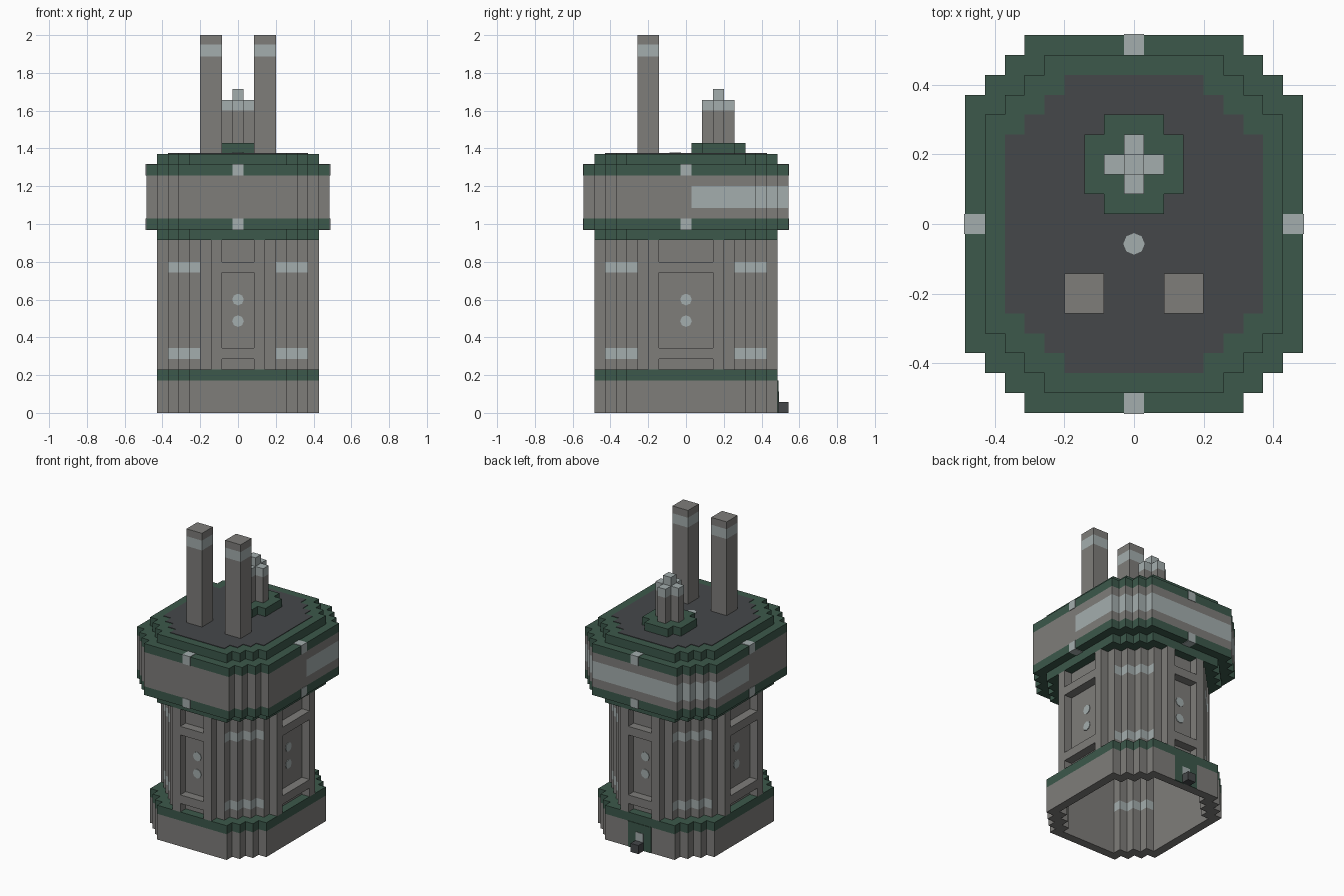
import bpy
import bmesh
from mathutils import Vector

cube = bpy.data.objects.get("Cube")
if cube:
    bpy.data.objects.remove(cube, do_unlink=True)

U = 2 / 35      # one block
E = 0.06        # paint plate thickness, in blocks


def material(name, r, g, b):
    m = bpy.data.materials.new(name)
    m.use_nodes = True
    m.diffuse_color = (r, g, b, 1)
    bsdf = next(n for n in m.node_tree.nodes if n.type == "BSDF_PRINCIPLED")
    bsdf.inputs["Base Color"].default_value = (r, g, b, 1)
    return m


MATS = [material("warm grey", 0.21, 0.205, 0.195),
        material("dark green", 0.045, 0.098, 0.07),
        material("pale steel", 0.37, 0.42, 0.42),
        material("charcoal", 0.06, 0.064, 0.068)]
GREY, GREEN, PALE, DARK = range(4)


def finish(name, bm):
    me = bpy.data.meshes.new(name)
    bm.to_mesh(me)
    bm.free()
    for m in MATS:
        me.materials.append(m)
    ob = bpy.data.objects.new(name, me)
    bpy.context.collection.objects.link(ob)
    return ob


def box(name, x, y, z, mat):
    """Box from (low, high) ranges given in blocks."""
    bm = bmesh.new()
    bmesh.ops.create_cube(bm, size=1)
    for v in bm.verts:
        v.co = Vector([U * (r[0] if c < 0 else r[1]) for c, r in zip(v.co, (x, y, z))])
    for f in bm.faces:
        f.material_index = mat
    return finish(name, bm)


def outline(inset):
    """Rectangle with stair-stepped corners, counter-clockwise."""
    quad = [(8.5 - inset, 0.5)]
    for i in range(4):
        quad.append((8.5 - i - inset, 6.5 + i - inset))
        if i < 3:
            quad.append((7.5 - i - inset, 6.5 + i - inset))
    quad.append((0.5, 9.5 - inset))
    pts = []
    for sx, sy in ((1, 1), (-1, 1), (-1, -1), (1, -1)):
        part = [(sx * x, sy * y) for x, y in quad]
        pts += part if sx == sy else part[::-1]
    return pts


def loft(name, sections, bottom=None, top=None):
    """Stack of outlines: (inset, height, colour of the band above)."""
    bm = bmesh.new()
    loops = [[bm.verts.new((x * U, y * U, z * U)) for x, y in outline(d)]
             for d, z, _ in sections]
    n = len(loops[0])
    for a, b, (_, _, mat) in zip(loops, loops[1:], sections):
        for j in range(n):
            k = (j + 1) % n
            f = bm.faces.new((a[j], a[k], b[k], b[j]))
            y = f.calc_center_median().y / U
            f.material_index = mat(j % 9, y) if callable(mat) else mat
    if bottom is not None:
        bm.faces.new(loops[0][::-1]).material_index = bottom
    if top is not None:
        bm.faces.new(loops[-1]).material_index = top
    return finish(name, bm)


def corner_marks(edge, y):
    return PALE if 1 <= edge <= 6 else GREY


def rear_stripe(edge, y):
    return PALE if y > 0.5 else GREY


# Plinth, open underneath
loft("base", [(2, 0, GREY), (1, 0, GREY), (1, 3, GREEN), (1, 4, GREEN), (2, 4, GREEN)])

# Hollow body with pale marks on the stepped corners
loft("body", [(2, 0, GREY), (2, 5, corner_marks), (2, 6, GREY),
              (2, 13, corner_marks), (2, 14, GREY), (2, 16, GREY)])

# Wide head with green rims and a stripe round the rear half
loft("head", [(2, 16, GREEN), (1, 16, GREEN), (1, 17, GREEN), (0, 17, GREEN),
              (0, 18, GREY), (0, 19, rear_stripe), (0, 21, GREY), (0, 22, GREEN),
              (0, 23, GREEN), (1, 23, GREEN), (1, 24, GREEN)], GREY, GREEN)
loft("roof_panel", [(2, 24, DARK), (2, 24 + E, DARK)], top=DARK)


def dot(name, centre, normal):
    """Eight-sided painted dot."""
    bm = bmesh.new()
    bmesh.ops.create_cone(bm, cap_ends=True, segments=8, radius1=0.54 * U,
                          radius2=0.54 * U, depth=2 * E * U)
    turn = Vector(normal).to_track_quat("Z", "Y")
    for v in bm.verts:
        v.co = turn @ v.co + Vector(centre) * U
    for f in bm.faces:
        f.material_index = PALE
    return finish(name, bm)


dot("roof_dot", (0, -1, 24 + E), (0, 0, 1))


# Framed panels, dots and rim clips on all four sides
def side_box(name, axis, sign, along, out, z, mat):
    o = tuple(sorted((sign * out[0], sign * out[1])))
    x, y = (o, along) if axis == "x" else (along, o)
    return box(name, x, y, z, mat)


for axis, sign, label in (("y", -1, "front"), ("y", 1, "back"),
                          ("x", 1, "left"), ("x", -1, "right")):
    wall, half = (6.5, 2.5) if axis == "x" else (7.5, 1.5)
    out = (wall, wall + 1)
    for s in (-1, 1):
        along = tuple(sorted((s * half, s * (half + 1))))
        side_box(label + "_post", axis, sign, along, out, (4, 16), GREY)
    for z in (5, 13):
        side_box(label + "_crossbar", axis, sign, (-half, half), out, (z, z + 1), GREY)
    for z in (8.5, 10.5):
        n = (sign, 0, 0) if axis == "x" else (0, sign, 0)
        dot(label + "_dot", (n[0] * wall, n[1] * wall, z), n)
    for z, lo, hi in ((17, E, 0), (22, 0, E)):
        side_box(label + "_rim_clip", axis, sign, (-0.5, 0.5),
                 (wall + 1, wall + 2 + E), (z - lo, z + 1 + hi), PALE)

# Rear socket and plug
box("socket_patch", (-1.5, 1.5), (8.4, 8.5 + E), (0, 3), GREEN)
box("socket_mark", (-0.5, 0.5), (8.4, 8.5 + 2 * E), (1, 2), PALE)
box("plug", (-0.5, 0.5), (8.5, 9.5), (0, 1), DARK)

# Two tall stacks with a pale band
for s, label in ((1, "left"), (-1, "right")):
    x = tuple(sorted((s * 1.5, s * 3.5)))
    for part, z, mat in (("stack", (24, 33), GREY), ("stack_band", (33, 34.15), PALE),
                         ("stack_cap", (34.15, 35), GREY)):
        box(label + "_" + part, x, (-4.5, -2.5), z, mat)

# Cross-shaped pad with a cluster of five tubes
box("pad_wide", (-2.5, 2.5), (1.5, 4.5), (24, 25), GREEN)
for y in ((0.5, 1.5), (4.5, 5.5)):
    box("pad_end", (-1.5, 1.5), y, (24, 25), GREEN)
for dx, dy, top in ((0, 0, 30), (1, 0, 29), (-1, 0, 29), (0, 1, 29), (0, -1, 29)):
    x, y = (dx - 0.5, dx + 0.5), (dy + 2.5, dy + 3.5)
    box("tube", x, y, (25, 28), GREY)
    box("tube_tip", x, y, (28, top), PALE)
